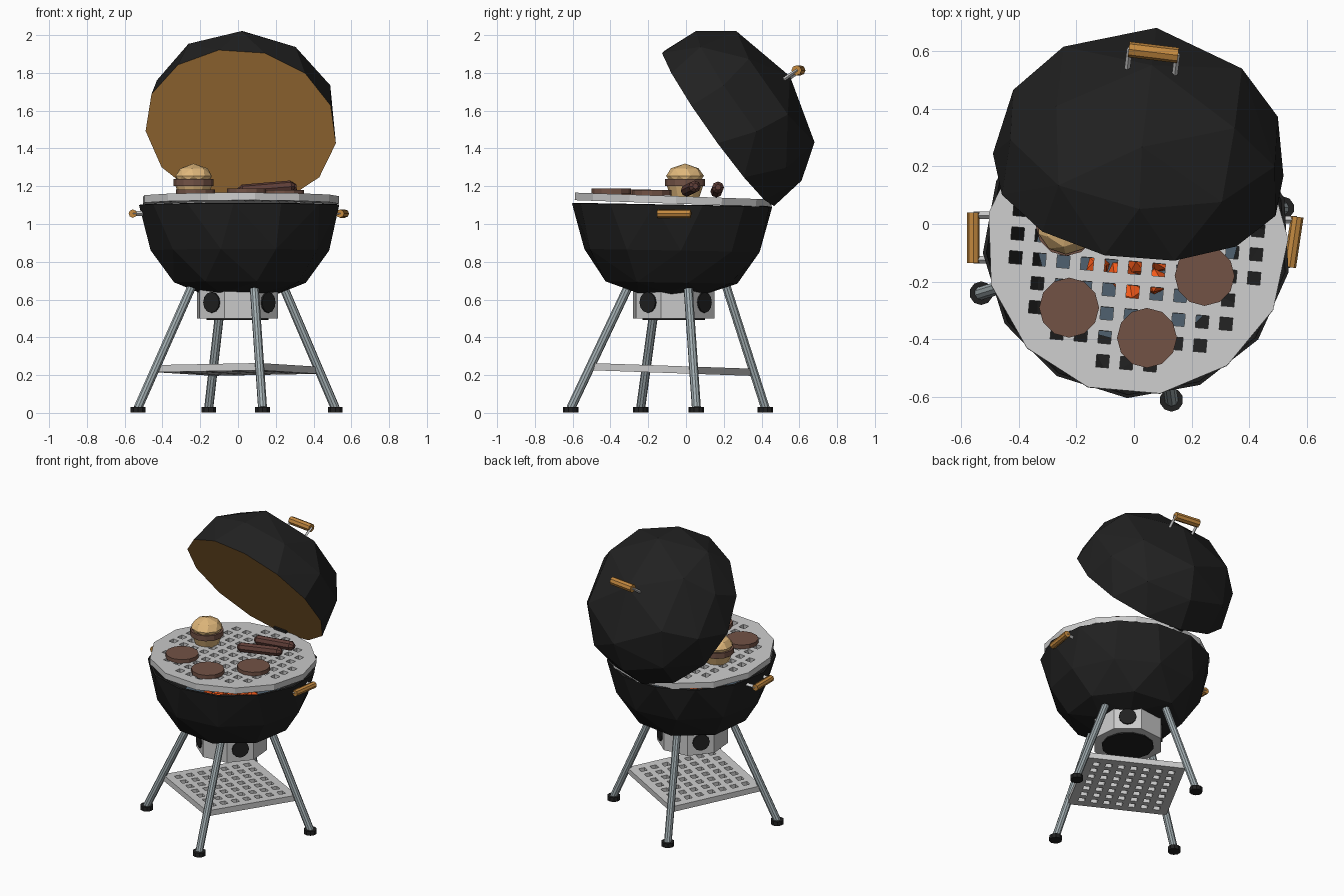
import bpy, bmesh, random
from math import sin, cos, pi, radians
from mathutils import Matrix, Vector

if "Cube" in bpy.data.objects:
    bpy.data.objects.remove(bpy.data.objects["Cube"])

random.seed(4)
CX, CY = 0.01, -0.07
T = Matrix.Translation


def mat(name, r, g, b):
    m = bpy.data.materials.new(name)
    m.diffuse_color = (r, g, b, 1)
    m.use_nodes = True
    m.node_tree.nodes["Principled BSDF"].inputs["Base Color"].default_value = m.diffuse_color
    return m


BLACK = mat("black_enamel", .015, .015, .015)
TAN = mat("lid_lining", .63, .30, .07)
WOOD = mat("wood", .55, .25, .05)
STEEL = mat("steel", .36, .42, .44)
BUN = mat("bun", .75, .48, .20)
MEAT = mat("meat", .17, .085, .06)
SAUSAGE = mat("sausage", .12, .05, .04)
EMBER = mat("ember", .9, .10, .01)
ASH = mat("charcoal_grate", .08, .12, .16)


def make(name, bm, *mats):
    bmesh.ops.recalc_face_normals(bm, faces=bm.faces)
    me = bpy.data.meshes.new(name)
    bm.to_mesh(me)
    bm.free()
    ob = bpy.data.objects.new(name, me)
    bpy.context.collection.objects.link(ob)
    for m in mats:
        if m:
            me.materials.append(m)
    return ob


def rod(name, a, b, r, m=None, sides=10, r2=None, spin=0):
    a, b = Vector(a), Vector(b)
    d = b - a
    bm = bmesh.new()
    bmesh.ops.create_cone(bm, cap_ends=True, segments=sides, radius1=r,
                          radius2=r if r2 is None else r2, depth=d.length,
                          matrix=T((a + b) / 2) @ d.to_track_quat('Z', 'Y').to_matrix().to_4x4()
                          @ Matrix.Rotation(spin, 4, 'Z'))
    return make(name, bm, m)


def hull(rings):
    """Faceted shell: convex hull of rings (radius, height, points, start angle)."""
    bm = bmesh.new()
    for r, z, n, a0 in rings:
        for i in range(n):
            a = a0 + 2 * pi * i / n
            bm.verts.new((r * cos(a), r * sin(a), z))
    res = bmesh.ops.convex_hull(bm, input=bm.verts)
    bmesh.ops.delete(bm, geom=[v for v in res["geom_interior"] if isinstance(v, bmesh.types.BMVert)],
                     context='VERTS')
    return bm


def punch(ob, mw, n, pitch, hole, keep):
    """Cut a grid of square holes, then place the plate."""
    bm = bmesh.new()
    for i in range(n):
        for j in range(n):
            x, y = ((k - (n - 1) / 2) * pitch for k in (i, j))
            if keep(x, y):
                bmesh.ops.create_cube(bm, size=hole, matrix=T((x, y, 0)) @ Matrix.Diagonal((1, 1, 5, 1)))
    cutter = make("hole_cutter", bm)
    cutter.hide_render = True
    mod = ob.modifiers.new("holes", 'BOOLEAN')
    mod.object, mod.operation, mod.solver = cutter, 'DIFFERENCE', 'EXACT'
    bpy.context.view_layer.update()
    ob.data = bpy.data.meshes.new_from_object(ob.evaluated_get(bpy.context.evaluated_depsgraph_get()))
    ob.modifiers.clear()
    bpy.data.objects.remove(cutter)
    ob.data.transform(mw)


# Bowl: open faceted shell
bm = hull([(.535, 1.1, 13, .3), (.475, .86, 10, .1), (.36, .69, 8, .25), (.2, .63, 6, 0)])
bmesh.ops.delete(bm, geom=[f for f in bm.faces if f.calc_center_median().z > 1.09], context='FACES')
bowl = make("bowl", bm, BLACK)
bowl.data.transform(T((CX, CY, 0)) @ T((0, 0, 1.09)) @ Matrix.Rotation(radians(-1), 4, 'X') @ T((0, 0, -1.09)))
sol = bowl.modifiers.new("thickness", 'SOLIDIFY')
sol.thickness, sol.offset = .012, -1

# Charcoal grate and glowing coals
rod("charcoal_grate", (CX, CY, .82), (CX, CY, .835), .35, ASH, 12)
for k in range(16):
    a, r = k * 2.4, .045 * k ** .5
    bm = bmesh.new()
    bmesh.ops.create_icosphere(bm, subdivisions=1, radius=random.uniform(.04, .055),
                               matrix=T((CX + r * cos(a), CY + r * sin(a), .86))
                               @ Matrix.Rotation(k, 4, (1, 1, .5)))
    make(f"coal_{k + 1}", bm, EMBER)

# Cooking grate
tilt = Matrix.Rotation(radians(-2), 4, 'X')
bm = bmesh.new()
bmesh.ops.create_cone(bm, cap_ends=True, segments=13, radius1=.525, radius2=.525, depth=.04)
grate = make("cooking_grate", bm)
punch(grate, T((CX, CY, 1.128)) @ tilt @ Matrix.Rotation(radians(-5), 4, 'Z'), 11, .083, .044,
      lambda x, y: x * x + y * y < .445 ** 2)

# Lid: closed faceted dome with lining, tipped back on its hinge
lid_m = T((.015, .17, 1.51)) @ Matrix.Rotation(radians(-7), 4, 'Z') @ Matrix.Rotation(radians(-54.7), 4, 'X')
bm = hull([(.51, 0, 13, .2), (.485, .2, 10, .35), (.36, .375, 6, pi / 6), (0, .47, 1, 0)])
for f in bm.faces:
    if f.calc_center_median().z < .01:
        f.material_index = 1
make("lid", bm, BLACK, TAN).data.transform(lid_m)
for s in (-1, 1):
    rod(f"lid_handle_post_{s}", lid_m @ Vector((s * .083, 0, .42)), lid_m @ Vector((s * .083, 0, .53)), .01, None, 4)
rod("lid_handle", lid_m @ Vector((-.086, 0, .525)), lid_m @ Vector((.086, 0, .525)), .027, WOOD, 8)
rod("hinge", (-.02, .44, 1.125), (.08, .43, 1.125), .03, BLACK, 4, spin=pi / 4)

# Side handles
for name, s, lean in (("left", -1, 0), ("right", 1, .013)):
    x, z = CX + s * .555 - .012, 1.055
    ends = [Vector((x - lean, -.15, z)), Vector((x + lean, .025, z))]
    if s < 0:
        ends = [e + Vector((0, .015, 0)) for e in ends]
    rod(f"{name}_handle", *ends, .022, WOOD, 8)
    for k, e in enumerate(ends):
        p = e.lerp(ends[1 - k], .06)
        rod(f"{name}_handle_bracket_{k + 1}", p, p - Vector((s * .09, 0, 0)), .013, None, 4)

# Ash catcher with four round vents and an open-looking base
bx, by = -.003, -.065
rod("ash_catcher", (bx, by, .5), (bx, by, .66), .225, None, 8, spin=radians(-17.5))
rod("ash_catcher_base", (bx, by, .492), (bx, by, .51), .165, BLACK, 12)
for k in range(4):
    a = radians(-40 + 90 * k)
    d = Vector((cos(a), sin(a), 0))
    c = Vector((bx, by, .585))
    rod(f"vent_{k + 1}", c + d * .19, c + d * .217, .055, BLACK, 12)

# Splayed legs with feet
legs = (("left", (-.24, -.15), (-.53, -.24)), ("front", (.085, -.30), (.13, -.61)),
        ("right", (.235, .01), (.515, .055)), ("back", (-.08, .21), (-.155, .42)))
for name, t, f in legs:
    rod(f"{name}_leg", (*f, .025), (*t, .68), .024, STEEL, 10)
    rod(f"{name}_foot", (*f, .003), (*f, .032), .041, BLACK, 10)

# Perforated square shelf between the legs
bm = bmesh.new()
bmesh.ops.create_cube(bm, size=1, matrix=Matrix.Diagonal((.63, .63, .038, 1)))
shelf = make("shelf", bm)
punch(shelf, T((-.007, -.08, .23)) @ tilt @ Matrix.Rotation(radians(-29), 4, 'Z'), 7, .08, .042,
      lambda x, y: True)

# Patties and sausages
for k, (x, y) in enumerate(((-.225, -.29), (.045, -.395), (.245, -.18))):
    z = 1.148 - .035 * (y - CY)
    rod(f"patty_{k + 1}", (x, y, z), (x, y, z + .028), .104, MEAT, 12)
for k, (a, b) in enumerate((((0, .0, 1.175), (.30, .05, 1.2)), ((.02, .16, 1.17), (.31, .17, 1.195)))):
    a, b = Vector(a), Vector(b)
    d = (b - a).normalized() * .022
    bm = bmesh.new()
    for p, r in ((a, .015), (a + d, .032), (b - d, .032), (b, .015)):
        q = d.to_track_quat('Z', 'Y')
        for i in range(8):
            bm.verts.new(p + q @ Vector((r * cos(i * pi / 4), r * sin(i * pi / 4), 0)))
    bmesh.ops.convex_hull(bm, input=bm.verts)
    make(f"sausage_{k + 1}", bm, SAUSAGE)

# Burger: two buns around a patty
hx, hy = -.235, -.005
rod("bottom_bun", (hx, hy, 1.14), (hx, hy, 1.205), .075, BUN, 12, r2=.097)
rod("burger_patty", (hx, hy, 1.2), (hx, hy, 1.237), .106, MEAT, 12)
bun = hull([(.09, 1.232, 10, 0), (.1, 1.255, 10, .3), (.075, 1.295, 7, .1), (0, 1.32, 1, 0)])
make("top_bun", bun, BUN).data.transform(T((hx, hy, 0)))
